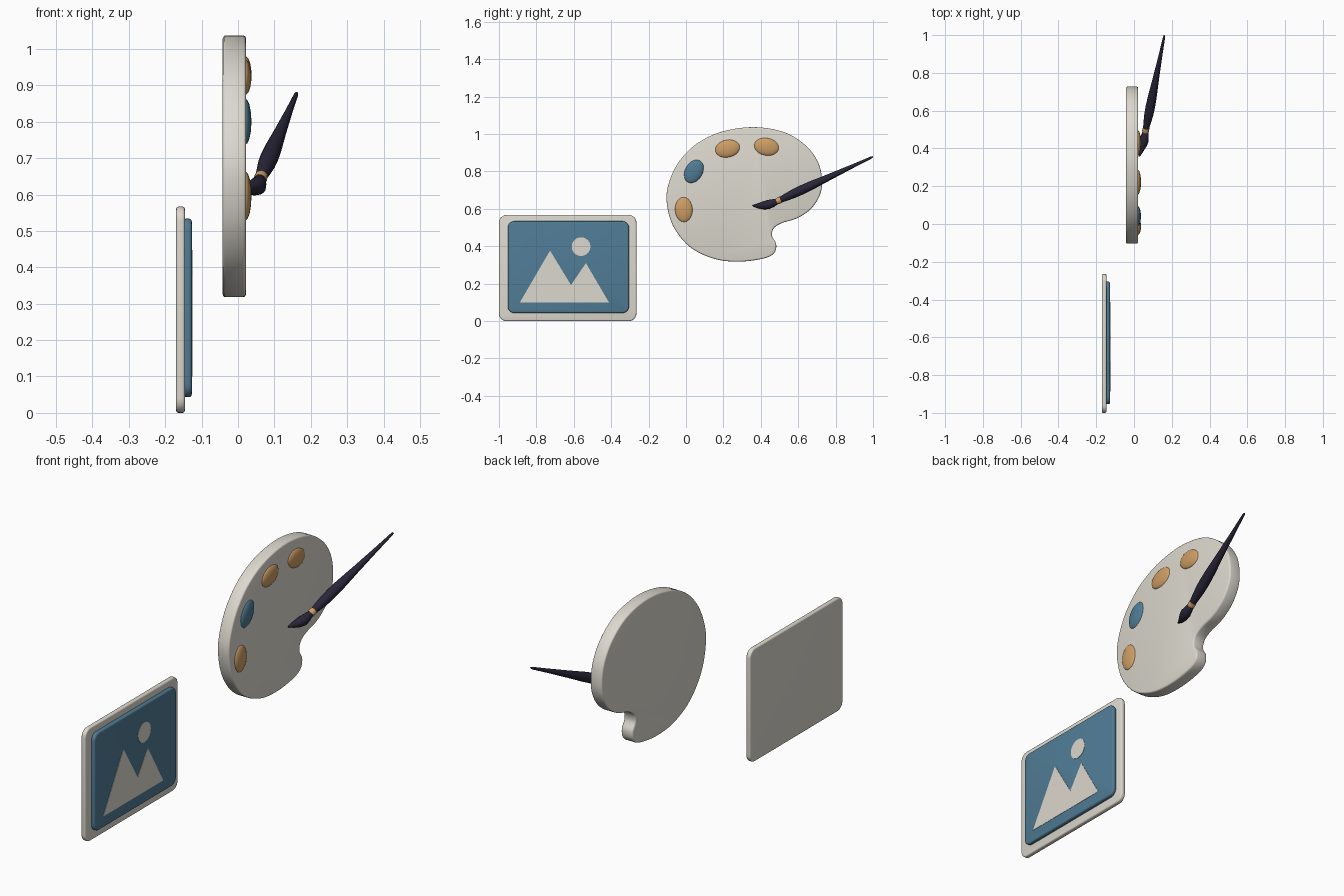
import bpy, bmesh, math
from mathutils import Vector

if "Cube" in bpy.data.objects:
    bpy.data.objects.remove(bpy.data.objects["Cube"])


def material(name, rgb):
    m = bpy.data.materials.new(name)
    m.diffuse_color = (*rgb, 1)
    m.use_nodes = True
    m.node_tree.nodes["Principled BSDF"].inputs["Base Color"].default_value = m.diffuse_color
    return m


IVORY = material("ivory", (0.72, 0.69, 0.62))
BLUE = material("blue", (0.08, 0.20, 0.30))
ORANGE = material("orange", (0.62, 0.34, 0.13))
DARK = material("dark", (0.022, 0.019, 0.04))


def finish(ob, mat):
    ob.data.materials.append(mat)
    bpy.ops.object.select_all(action='DESELECT')
    ob.select_set(True)
    bpy.context.view_layer.objects.active = ob
    bpy.ops.object.shade_smooth_by_angle(angle=math.radians(40))


def slab(name, outline, x0, x1, mat, bevel=0.0):
    """Solid from a (y, z) outline between two x planes, with a rounded rim."""
    bm = bmesh.new()
    face = bm.faces.new([bm.verts.new((x0, y, z)) for y, z in outline])
    new = bmesh.ops.extrude_face_region(bm, geom=[face])["geom"]
    bmesh.ops.translate(bm, vec=(x1 - x0, 0, 0),
                        verts=[v for v in new if isinstance(v, bmesh.types.BMVert)])
    bmesh.ops.recalc_face_normals(bm, faces=bm.faces)
    if bevel:
        rim = [e for e in bm.edges if e.calc_face_angle(0) > math.radians(60)]
        bmesh.ops.bevel(bm, geom=rim, offset=bevel, segments=3, profile=0.5,
                        affect='EDGES', clamp_overlap=True)
    me = bpy.data.meshes.new(name)
    bm.to_mesh(me)
    bm.free()
    ob = bpy.data.objects.new(name, me)
    bpy.context.collection.objects.link(ob)
    finish(ob, mat)
    return ob


def rounded_rect(y0, y1, z0, z1, r, n=6):
    pts = []
    corners = [(y1 - r, z1 - r), (y0 + r, z1 - r), (y0 + r, z0 + r), (y1 - r, z0 + r)]
    for k, (cy, cz) in enumerate(corners):
        for i in range(n + 1):
            a = math.pi / 2 * (k + i / n)
            pts.append((cy + r * math.cos(a), cz + r * math.sin(a)))
    return pts


def smooth_loop(pts, n=5):
    """Closed Catmull-Rom curve through the points."""
    p = [Vector(q) for q in pts]
    out = []
    for i in range(len(p)):
        a, b, c, d = (p[(i + k) % len(p)] for k in (-1, 0, 1, 2))
        for j in range(n):
            t = j / n
            out.append(0.5 * (2 * b + (c - a) * t + (2 * a - 5 * b + 4 * c - d) * t ** 2
                              + (3 * b - a - 3 * c + d) * t ** 3))
    return out


def tube(name, points, mat, sides=16):
    """Round rod through (position, radius) pairs."""
    bm = bmesh.new()
    rings = []
    for i, (p, r) in enumerate(points):
        d = Vector(points[min(i + 1, len(points) - 1)][0]) - Vector(points[max(i - 1, 0)][0])
        u = d.cross(Vector((1, 0, 0))).normalized()
        v = d.cross(u).normalized()
        rings.append([bm.verts.new(Vector(p) + r * (u * math.cos(a) + v * math.sin(a)))
                      for a in (2 * math.pi * k / sides for k in range(sides))])
    for r0, r1 in zip(rings, rings[1:]):
        for k in range(sides):
            j = (k + 1) % sides
            bm.faces.new((r0[k], r0[j], r1[j], r1[k]))
    bm.faces.new(rings[0])
    bm.faces.new(rings[-1])
    bmesh.ops.recalc_face_normals(bm, faces=bm.faces)
    me = bpy.data.meshes.new(name)
    bm.to_mesh(me)
    bm.free()
    ob = bpy.data.objects.new(name, me)
    bpy.context.collection.objects.link(ob)
    finish(ob, mat)


# Picture: frame board, blue panel, mountains and sun
slab("picture_frame", rounded_rect(-1.0, -0.265, 0.0, 0.567, 0.04), -0.17, -0.146, IVORY, 0.007)
slab("picture_panel", rounded_rect(-0.953, -0.305, 0.043, 0.534, 0.035), -0.15, -0.127, BLUE, 0.008)
slab("mountains", [(-0.888, 0.10), (-0.412, 0.10), (-0.535, 0.31), (-0.615, 0.193),
                   (-0.727, 0.377)], -0.135, -0.1255, IVORY)
slab("sun", [(-0.561 + 0.05 * math.cos(a), 0.398 + 0.05 * math.sin(a))
             for a in (math.tau * k / 32 for k in range(32))], -0.135, -0.1255, IVORY)

# Palette board
outline = [(-0.104, 0.645), (-0.087, 0.753), (-0.032, 0.86), (0.06, 0.95), (0.19, 1.012),
           (0.36, 1.037), (0.525, 1.01), (0.642, 0.937), (0.708, 0.845), (0.727, 0.75),
           (0.715, 0.672), (0.668, 0.60), (0.595, 0.55), (0.515, 0.525), (0.47, 0.497),
           (0.46, 0.455), (0.482, 0.412), (0.472, 0.365), (0.417, 0.335), (0.285, 0.318),
           (0.15, 0.333), (0.02, 0.397), (-0.07, 0.51)]
slab("palette_board", smooth_loop(outline), -0.042, 0.022, IVORY, 0.008)

# Paint blobs: y, z, tilt of the long axis, colour
blobs = [(-0.012, 0.596, 92, ORANGE), (0.042, 0.80, 60, BLUE),
         (0.222, 0.922, 12, ORANGE), (0.43, 0.932, -10, ORANGE)]
for i, (y, z, tilt, mat) in enumerate(blobs):
    bpy.ops.mesh.primitive_uv_sphere_add(segments=16, ring_count=10, radius=1,
                                         location=(0.02, y, z),
                                         rotation=(math.radians(tilt), 0, 0))
    ob = bpy.context.object
    ob.name = f"paint_blob_{i + 1}"
    ob.scale = (0.017, 0.068, 0.047)
    finish(ob, mat)

# Brush: bristles, ferrule and tapering handle
tube("brush_bristles", [((0.028, 0.357, 0.617), 0.003), ((0.035, 0.385, 0.616), 0.013),
                        ((0.045, 0.415, 0.618), 0.021), ((0.053, 0.44, 0.623), 0.025),
                        ((0.057, 0.465, 0.631), 0.021), ((0.06, 0.489, 0.641), 0.015)], DARK)
start, end = Vector((0.060, 0.487, 0.640)), Vector((0.161, 0.998, 0.878))
tube("brush_ferrule", [(start.lerp(end, t), r) for t, r in
                       ((0.0, 0.017), (0.02, 0.0185), (0.04, 0.0175))], ORANGE)
tube("brush_handle", [(start.lerp(end, t), r) for t, r in
                      ((0.035, 0.016), (0.10, 0.020), (0.18, 0.024), (0.26, 0.025),
                       (0.36, 0.0235), (0.55, 0.017), (0.80, 0.010), (0.98, 0.006),
                       (1.0, 0.004))], DARK)
